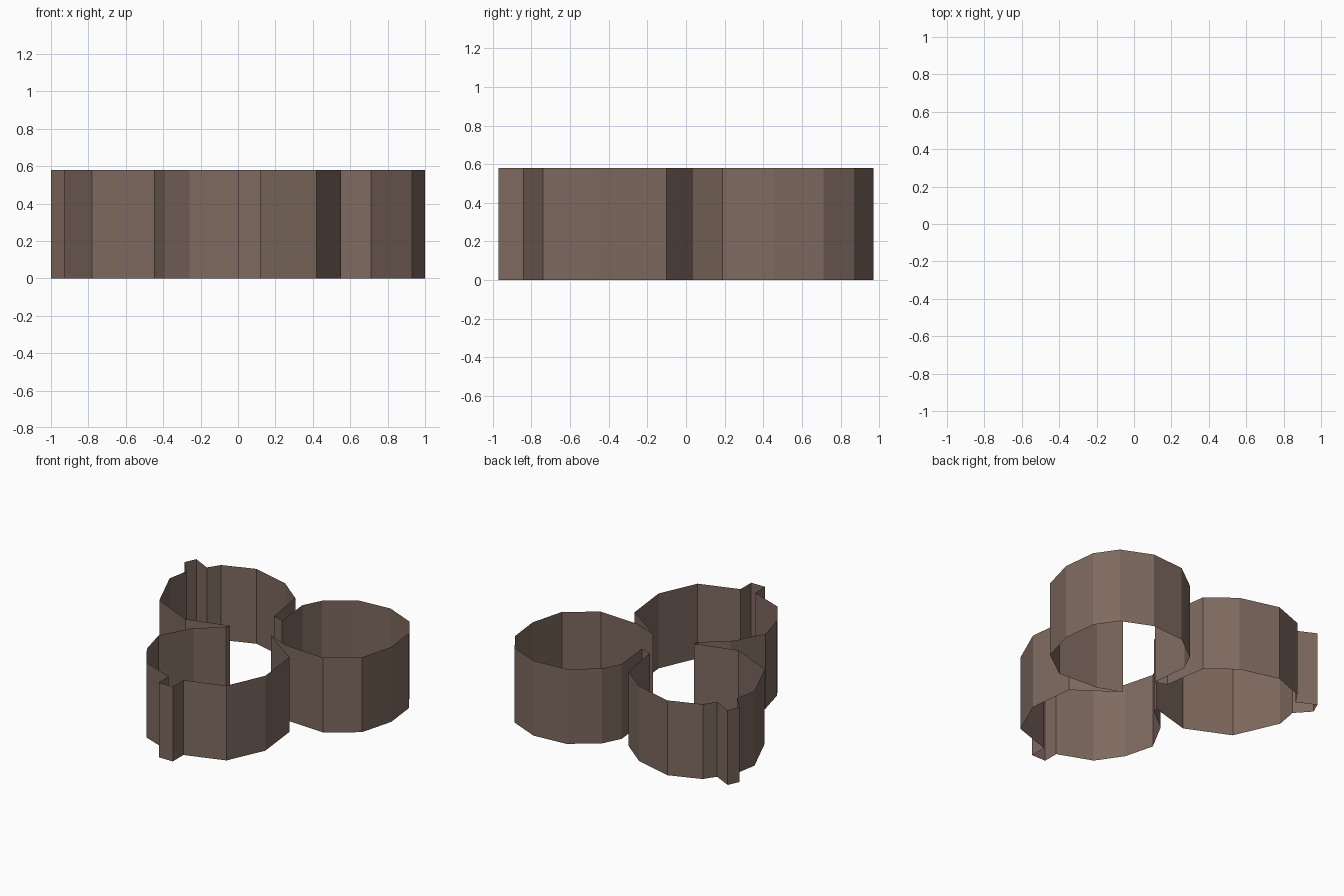
import bpy
import bmesh

if "Cube" in bpy.data.objects:
    bpy.data.objects.remove(bpy.data.objects["Cube"])

HEIGHT = 0.58

# Plan outline of the open wall, one lobe at a time (counter-clockwise)
front_lobe = [(-0.14, 0.05), (-0.32, -0.09), (-0.45, -0.33), (-0.39, -0.56), (-0.26, -0.75),
              (0.0, -0.85), (0.0, -0.97), (0.12, -0.97), (0.12, -0.84),  # outer tab
              (0.42, -0.74), (0.55, -0.45), (0.51, -0.10)]
right_lobe = [(0.20, 0.12), (0.38, 0.05), (0.71, 0.03), (0.93, 0.19), (1.0, 0.45),
              (0.97, 0.71), (0.86, 0.87), (0.63, 0.97), (0.36, 0.95), (0.16, 0.80),
              (0.09, 0.66), (0.12, 0.37)]
left_lobe = [(0.03, 0.40), (-0.02, 0.73), (-0.22, 0.89), (-0.52, 0.97), (-0.76, 0.88),
             (-0.82, 0.79), (-0.96, 0.86), (-1.0, 0.77), (-0.90, 0.66),  # outer tab
             (-0.93, 0.49), (-0.78, 0.15), (-0.45, 0.0), (-0.13, 0.09)]

brown = bpy.data.materials.new("brown")
brown.diffuse_color = (0.21, 0.143, 0.115, 1.0)
brown.use_nodes = True
brown.node_tree.nodes["Principled BSDF"].inputs["Base Color"].default_value = brown.diffuse_color


def wall(name, outline, height, material):
    """Raise a closed outline into a thin wall without caps."""
    bm = bmesh.new()
    low = [bm.verts.new((x, y, 0)) for x, y in outline]
    high = [bm.verts.new((x, y, height)) for x, y in outline]
    n = len(outline)
    for i in range(n):
        j = (i + 1) % n
        bm.faces.new((low[i], low[j], high[j], high[i]))
    mesh = bpy.data.meshes.new(name)
    bm.to_mesh(mesh)
    bm.free()
    mesh.materials.append(material)
    obj = bpy.data.objects.new(name, mesh)
    bpy.context.collection.objects.link(obj)
    return obj


# Three-lobed wall
wall("trefoil_wall", front_lobe + right_lobe + left_lobe, HEIGHT, brown)
